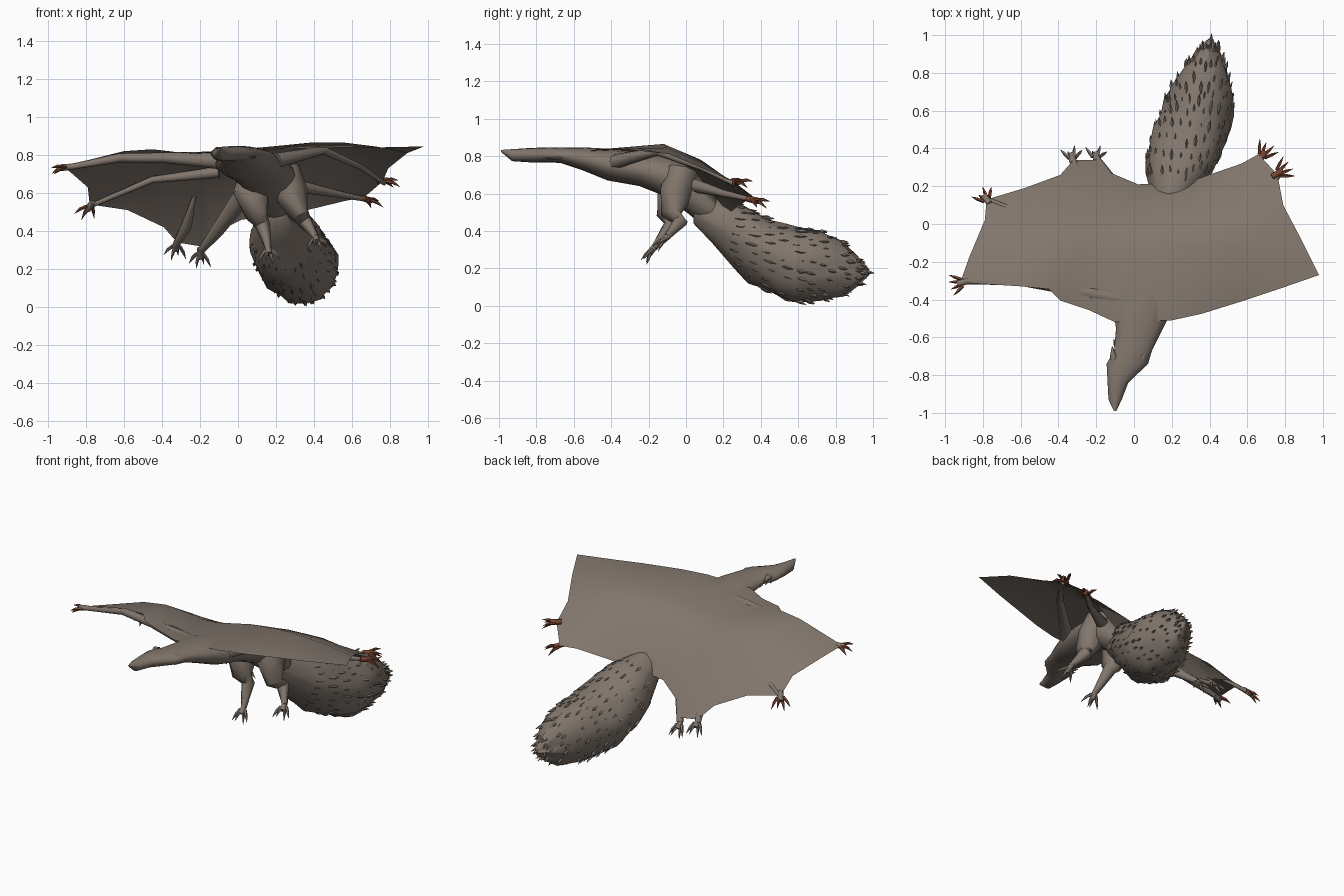
import bpy, bmesh, math, random
from mathutils import Vector

random.seed(4)
cube = bpy.data.objects.get("Cube")
if cube:
    bpy.data.objects.remove(cube)


def material(name, rgb):
    m = bpy.data.materials.new(name)
    m.use_nodes = True
    m.diffuse_color = (*rgb, 1)
    bsdf = m.node_tree.nodes["Principled BSDF"]
    bsdf.inputs["Base Color"].default_value = (*rgb, 1)
    bsdf.inputs["Roughness"].default_value = 0.9
    return m


HIDE = material("brown hide", (0.22, 0.18, 0.15))
CLAW = material("rust claw", (0.19, 0.06, 0.03))


def finish(name, bm, mat, angle=50):
    bmesh.ops.recalc_face_normals(bm, faces=bm.faces)
    mesh = bpy.data.meshes.new(name)
    bm.to_mesh(mesh)
    bm.free()
    mesh.materials.append(mat)
    ob = bpy.data.objects.new(name, mesh)
    bpy.context.collection.objects.link(ob)
    bpy.ops.object.select_all(action="DESELECT")
    ob.select_set(True)
    bpy.context.view_layer.objects.active = ob
    bpy.ops.object.shade_smooth_by_angle(angle=math.radians(angle))


def skin(bm, rings):
    """Bridge closed rings of points and cap both ends."""
    loops = [[bm.verts.new(p) for p in ring] for ring in rings]
    n = len(loops[0])
    for a, b in zip(loops, loops[1:]):
        for i in range(n):
            bm.faces.new((a[i], a[(i + 1) % n], b[(i + 1) % n], b[i]))
    bm.faces.new(loops[0])
    bm.faces.new(loops[-1])


def tube(bm, path, radii, sides=8):
    pts = [Vector(p) for p in path]
    rings = []
    for i, p in enumerate(pts):
        d = (pts[min(i + 1, len(pts) - 1)] - pts[max(i - 1, 0)]).normalized()
        q = d.to_track_quat("Z", "Y")
        turns = [math.tau * k / sides for k in range(sides)]
        rings.append([p + q @ Vector((math.cos(t), math.sin(t), 0)) * radii[i] for t in turns])
    skin(bm, rings)


def limb(name, path, radii, mat=HIDE):
    bm = bmesh.new()
    tube(bm, path, radii)
    finish(name, bm, mat)


def oval_loft(sections, sides=16):
    """Sections along y: (y, x, z, x radius, z radius)."""
    rings = []
    for y, x, z, rx, rz in sections:
        turns = [math.tau * k / sides for k in range(sides)]
        rings.append([(x + rx * math.cos(t), y, z + rz * math.sin(t)) for t in turns])
    bm = bmesh.new()
    skin(bm, rings)
    return bm


def add_tufts(bm, spots, lean, size):
    """Small pointed locks of fur lying along the lean direction."""
    for p, n in spots:
        d = (Vector(lean) + n * 0.25).normalized()
        s = size * random.uniform(0.5, 1.3)
        tube(bm, [p - d * s, p + d * s * 0.2, p + d * s], [s * 0.1, s * 0.25, 0.001], 4)


def foot(name, base, aim, claw=HIDE, palm=HIDE, size=0.075):
    """Palm and four spread claws."""
    base, aim = Vector(base), Vector(aim).normalized()
    limb(name + "_palm", [base - aim * size * 0.5, base + aim * size * 0.35], [0.016, 0.018], palm)
    side = aim.cross(Vector((0, 0, 1))).normalized()
    lift = side.cross(aim)
    bm = bmesh.new()
    for i, k in enumerate((-1.5, -0.5, 0.5, 1.5)):
        d = (aim + side * k * 0.42 + lift * (0.25 - 0.5 * (i % 2))).normalized()
        start = base + side * k * 0.012
        tip = start + d * size - Vector((0, 0, 0.012))
        tube(bm, [start, start + d * size * 0.55, tip], [0.01, 0.009, 0.001], 5)
    finish(name + "_claws", bm, claw)


# Gliding membrane: four rows from the leading edge to the trailing edge
rows = [
    [(-.92, -.31, .74), (-.6, -.33, .82), (-.45, -.345, .83), (-.39, -.405, .82),
     (-.24, -.455, .81), (-.1, -.52, .82), (.2, -.51, .83), (.36, -.475, .835),
     (.6, -.4, .84), (.75, -.35, .84), (.98, -.27, .845)],
    [(-.87, -.17, .7), (-.58, -.15, .8), (-.42, -.15, .825), (-.28, -.14, .81),
     (-.17, -.14, .795), (-.06, -.14, .8), (.18, -.12, .845), (.38, -.12, .865),
     (.56, -.12, .865), (.72, -.1, .845), (.89, -.09, .81)],
    [(-.79, .02, .63), (-.56, .03, .69), (-.38, .04, .7), (-.27, .05, .7),
     (-.18, .05, .7), (-.08, .05, .71), (.12, .05, .75), (.33, .06, .78),
     (.56, .08, .78), (.68, .09, .76), (.79, .1, .73)],
    [(-.78, .13, .54), (-.58, .19, .51), (-.39, .26, .42), (-.32, .34, .34),
     (-.2, .34, .32), (-.12, .27, .39), (.02, .21, .46), (.28, .22, .49),
     (.57, .32, .56), (.66, .37, .575), (.76, .26, .66)],
]
bm = bmesh.new()
grid = [[bm.verts.new(p) for p in row] for row in rows]
for a, b in zip(grid, grid[1:]):
    for i in range(len(a) - 1):
        bm.faces.new((a[i], a[i + 1], b[i + 1], b[i]))
bmesh.ops.solidify(bm, geom=list(bm.faces), thickness=0.008)
finish("membrane", bm, HIDE)

# Head, neck and torso in one skin
bm = oval_loft([
    (-.99, -.1, .828, .006, .005), (-.93, -.1, .805, .035, .032),
    (-.84, -.085, .805, .055, .038), (-.74, -.035, .807, .11, .04),
    (-.67, -.005, .805, .1, .042), (-.55, .03, .785, .125, .062),
    (-.42, .05, .755, .17, .085), (-.25, .1, .73, .16, .09),
    (-.1, .15, .69, .15, .11), (.04, .19, .6, .13, .13), (.16, .2, .5, .08, .08)])
cheeks = []
for s in (-1, 1):
    for k in range(5):
        y = -.72 + k * .04
        cheeks.append((Vector((-.025 + s * .095 + .25 * (y + .72), y, .79)), Vector((s, 0, 0))))
add_tufts(bm, cheeks, (0, 1, 0), .04)
finish("body", bm, HIDE)

# Ears lying back on the head
for s, side in ((-1, "right"), (1, "left")):
    limb(side + "_ear", [(-.04 + s * .06, -.76, .81), (-.03 + s * .08, -.7, .825),
                         (-.02 + s * .095, -.65, .815)], [.012, .018, .003])

# Bushy tail with scattered locks of fur
bm = oval_loft([
    (.04, .19, .52, .07, .08), (.14, .195, .455, .1, .12), (.26, .235, .38, .165, .175),
    (.34, .255, .325, .19, .195), (.42, .28, .28, .2, .2), (.5, .305, .245, .2, .202),
    (.58, .33, .22, .19, .2), (.65, .345, .215, .18, .195), (.72, .355, .215, .16, .185),
    (.83, .38, .2, .11, .15), (.91, .395, .185, .06, .08), (.975, .405, .18, .01, .01)], 24)
bmesh.ops.recalc_face_normals(bm, faces=bm.faces)
fur = []
for f in list(bm.faces):
    c = f.calc_center_median()
    if c.y > .25:
        fur.append((c.lerp(f.verts[0].co, random.random()), f.normal.copy()))
for v in bm.verts:
    if v.co.y > .2:
        v.co += Vector([random.uniform(-.011, .011) for _ in range(3)])
add_tufts(bm, fur, (.1, 1, -.25), .034)
finish("tail", bm, HIDE, 60)

# Front legs hanging below the torso
limb("right_hanging_leg", [(.08, -.02, .7), (.07, -.06, .6), (.1, -.1, .48),
                           (.13, -.08, .43), (.16, -.17, .31)], [.08, .1, .06, .04, .018])
limb("left_hanging_leg", [(.24, -.02, .72), (.28, -.05, .6), (.32, -.08, .49),
                          (.35, -.03, .45), (.41, -.1, .37)], [.09, .09, .055, .04, .018])
foot("right_hanging_foot", (.16, -.18, .3), (.05, -.5, -.6))
foot("left_hanging_foot", (.41, -.11, .36), (.1, -.5, -.4))

# Slim limbs that stretch the membrane from below
limb("right_arm", [(-.05, -.4, .77), (-.38, -.34, .785), (-.62, -.3, .785), (-.92, -.305, .73)],
     [.05, .028, .024, .014])
limb("right_wing_strut", [(-.1, -.03, .71), (-.45, .02, .67), (-.65, .08, .585), (-.78, .13, .53)],
     [.03, .018, .014, .012])
limb("left_arm", [(.2, -.38, .77), (.45, -.15, .825), (.65, .09, .735), (.77, .26, .65)],
     [.04, .022, .016, .012])
limb("left_wing_strut", [(.25, .02, .65), (.5, .2, .6), (.68, .36, .565)], [.04, .02, .012])
limb("right_outer_hind_leg", [(-.23, .12, .58), (-.27, .21, .43), (-.33, .35, .32)],
     [.01, .03, .018])
limb("right_inner_hind_leg", [(.02, .06, .58), (-.11, .21, .4), (-.2, .35, .29)],
     [.05, .035, .018])

# Feet at the membrane corners
foot("right_hand", (-.91, -.31, .735), (-1, -.25, -.1), CLAW, HIDE, .07)
foot("right_wing_foot", (-.78, .13, .53), (-.5, .7, -.7), CLAW)
foot("left_hand", (.765, .27, .665), (.8, .5, -.05), CLAW, CLAW, .08)
foot("left_wing_foot", (.68, .36, .565), (.45, .7, -.15), CLAW, CLAW, .08)
foot("right_outer_hind_foot", (-.325, .35, .32), (-.1, .6, -.6))
foot("right_inner_hind_foot", (-.2, .355, .28), (0, .5, -.6))
